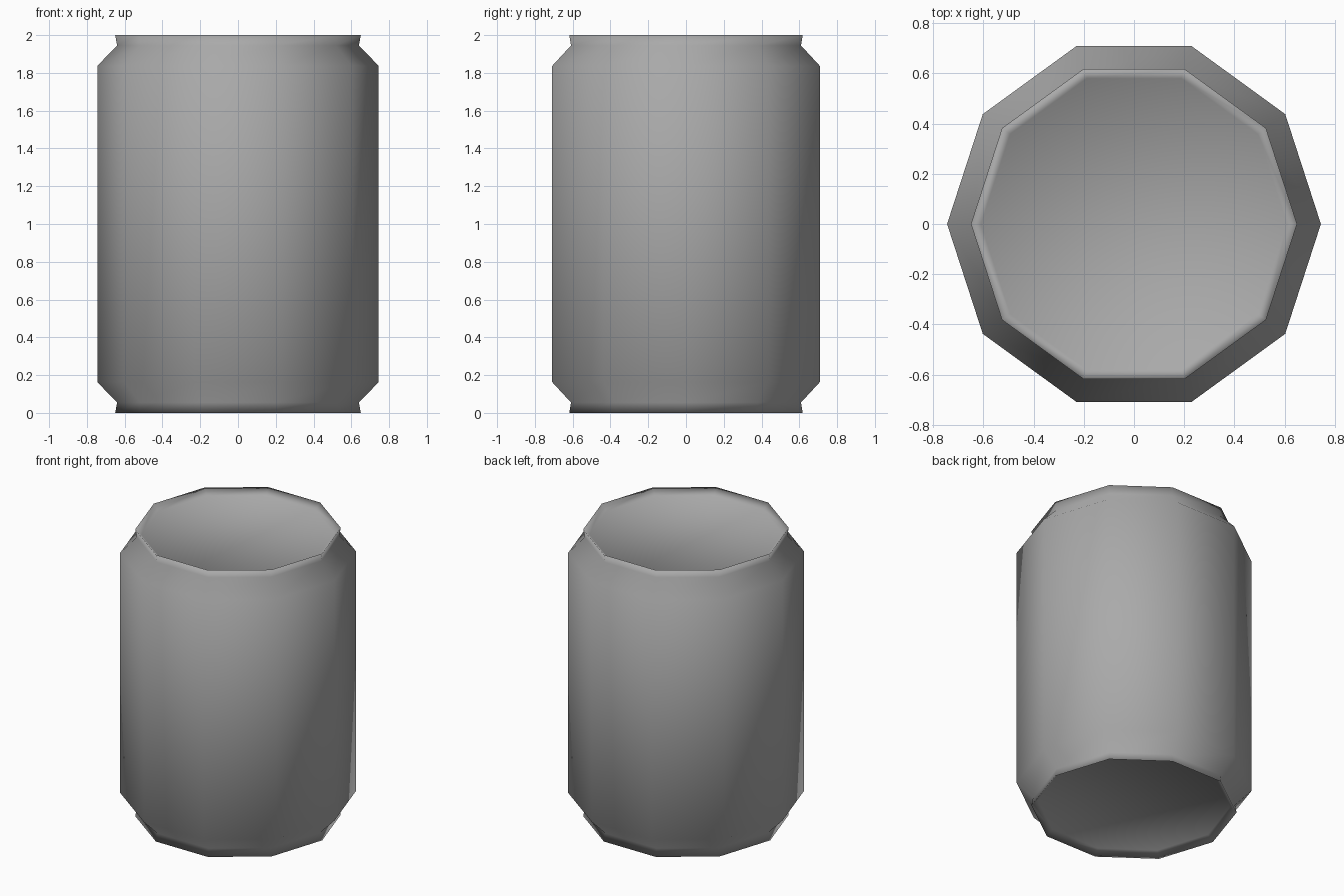
import bpy
import bmesh
from math import cos, sin, tau

SIDES = 10
HEIGHT = 2.0

cube = bpy.data.objects.get("Cube")
if cube:
    bpy.data.objects.remove(cube, do_unlink=True)

# Plain grey metal
grey = bpy.data.materials.new("grey_metal")
grey.use_nodes = True
colour = (0.4, 0.4, 0.4, 1)
grey.diffuse_color = colour
grey.node_tree.nodes["Principled BSDF"].inputs["Base Color"].default_value = colour

# Half profile (radius, height): recessed end, rim, neck, shoulder
lower = [(0.61, 0.04), (0.65, 0.0), (0.64, 0.055), (0.745, 0.163)]
profile = lower + [(r, HEIGHT - z) for r, z in reversed(lower)]


def lathe(name, points, material):
    """Sweep a profile round z and close both ends."""
    bm = bmesh.new()
    rings = [[bm.verts.new((r * cos(tau * i / SIDES), r * sin(tau * i / SIDES), z))
              for i in range(SIDES)] for r, z in points]
    for a, b in zip(rings, rings[1:]):
        for i in range(SIDES):
            j = (i + 1) % SIDES
            bm.faces.new((a[i], a[j], b[j], b[i]))
    bm.faces.new(rings[0][::-1])
    bm.faces.new(rings[-1])
    for face in bm.faces:
        face.smooth = True
    bmesh.ops.recalc_face_normals(bm, faces=bm.faces)
    mesh = bpy.data.meshes.new(name)
    bm.to_mesh(mesh)
    bm.free()
    mesh.materials.append(material)
    obj = bpy.data.objects.new(name, mesh)
    bpy.context.collection.objects.link(obj)
    return obj


# Can with matching rims and recessed lids
lathe("can_body", profile, grey)
